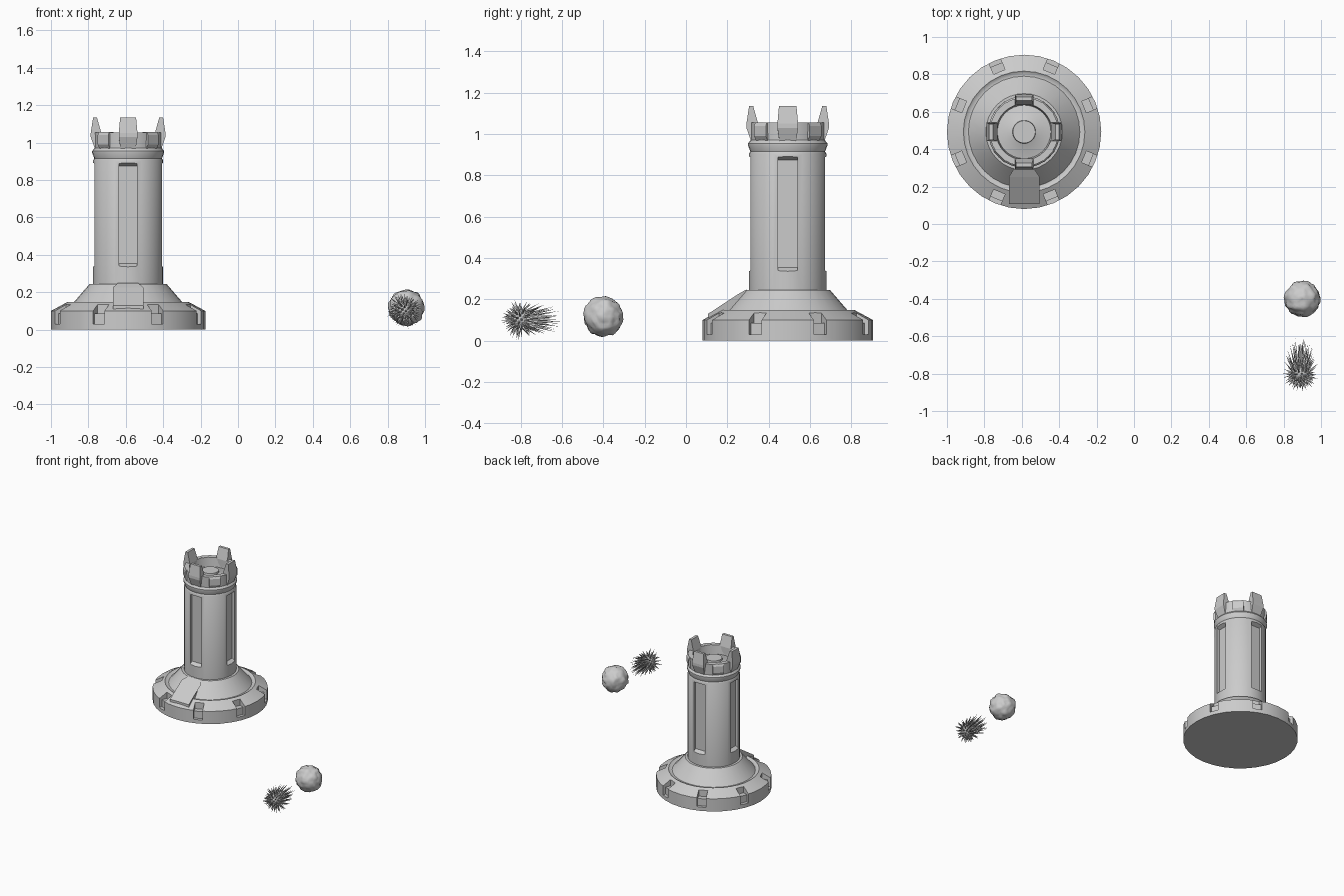
import bpy, bmesh, math
from mathutils import Vector, Matrix, noise

if "Cube" in bpy.data.objects:
    bpy.data.objects.remove(bpy.data.objects["Cube"])

CX, CY = -0.5875, 0.4925          # tower axis
FRONT = -math.pi / 2


def finish(name, bm, loc=(0, 0, 0), angle=35):
    bmesh.ops.remove_doubles(bm, verts=bm.verts, dist=1e-5)
    bmesh.ops.recalc_face_normals(bm, faces=bm.faces)
    mesh = bpy.data.meshes.new(name)
    bm.to_mesh(mesh)
    bm.free()
    ob = bpy.data.objects.new(name, mesh)
    ob.location = loc
    bpy.context.collection.objects.link(ob)
    bpy.ops.object.select_all(action='DESELECT')
    ob.select_set(True)
    bpy.context.view_layer.objects.active = ob
    if angle:
        bpy.ops.object.shade_smooth_by_angle(angle=math.radians(angle))
    return ob


def lathe(name, profile, steps=32):
    bm = bmesh.new()
    verts = [bm.verts.new((r, 0, z)) for r, z in profile]
    edges = [bm.edges.new(p) for p in zip(verts, verts[1:])]
    bmesh.ops.spin(bm, geom=verts + edges, cent=(0, 0, 0), axis=(0, 0, 1),
                   angle=2 * math.pi, steps=steps, use_merge=True)
    return finish(name, bm, (CX, CY, 0))


def prism(bm, profile, width, angle, taper=None):
    """Extrude an (r, z) profile sideways and turn it around the tower axis."""
    taper = taper or [1] * len(profile)
    rot = Matrix.Rotation(angle, 4, 'Z')
    sides = [[bm.verts.new(rot @ Vector((r, s * width / 2 * t, z)))
              for (r, z), t in zip(profile, taper)] for s in (-1, 1)]
    bm.faces.new(sides[0])
    bm.faces.new(sides[1][::-1])
    n = len(profile)
    for i in range(n):
        j = (i + 1) % n
        bm.faces.new((sides[0][i], sides[0][j], sides[1][j], sides[1][i]))


def ring(name, profile, width, count, start=0.0, taper=None):
    bm = bmesh.new()
    for i in range(count):
        prism(bm, profile, width, start + i * 2 * math.pi / count, taper)
    return finish(name, bm, (CX, CY, 0), 0)


def cut(ob, cutter):
    cutter.hide_render = True
    mod = ob.modifiers.new("cut", 'BOOLEAN')
    mod.operation, mod.solver, mod.object = 'DIFFERENCE', 'EXACT', cutter
    bpy.ops.object.select_all(action='DESELECT')
    ob.select_set(True)
    bpy.context.view_layer.objects.active = ob
    # keep the sharp-edge shading last by applying the cut in place
    bpy.ops.object.modifier_move_to_index(modifier="cut", index=0)
    bpy.ops.object.modifier_apply(modifier="cut")
    bpy.data.objects.remove(cutter)
    bpy.ops.object.shade_smooth_by_angle(angle=math.radians(35))


# Wide round base with stepped notches in its rim
base = lathe("tower_base", [
    (0, 0), (0.4125, 0), (0.4125, 0.1), (0.325, 0.147), (0.312, 0.138),
    (0.298, 0.138), (0.287, 0.15), (0.205, 0.245), (0, 0.245)])
cut(base, ring("notch_cutter", [
    (0.347, 0.2), (0.347, 0.085), (0.388, 0.085), (0.388, 0.03),
    (0.5, 0.03), (0.5, 0.2)], 0.066, 8, math.pi / 8))

# Column with collar, crown wall and raised centre disc
column = lathe("tower_column", [
    (0, 0.2), (0.187, 0.2), (0.187, 0.905), (0.181, 0.915), (0.192, 0.945),
    (0.192, 0.955), (0.18, 0.97), (0.184, 1.055), (0.15, 1.055),
    (0.143, 0.985), (0.1, 0.995), (0.062, 1.01), (0.06, 1.025), (0, 1.025)])
cut(column, ring("recess_cutter", [
    (0.158, 0.353), (0.158, 0.875), (0.188, 0.892), (0.25, 0.892),
    (0.25, 0.32), (0.188, 0.335)], 0.096, 4))

# Four flared merlons and low blocks between them
ring("merlons", [
    (0.17, 0.945), (0.2, 1.03), (0.2, 1.05), (0.187, 1.135),
    (0.167, 1.135), (0.143, 1.05), (0.143, 0.99)], 0.1, 4, 0,
    [0.75, 1, 1, 0.85, 0.85, 1, 0.9])
ring("crown_blocks", [
    (0.175, 0.965), (0.19, 0.99), (0.19, 1.04), (0.182, 1.056),
    (0.15, 1.056), (0.145, 1.0)], 0.08, 4, math.pi / 4)

# Sloped plate with clipped corners lying on the front of the base
bm = bmesh.new()
prism(bm, [(0.385, 0.06), (0.385, 0.13), (0.24, 0.225), (0.2, 0.248), (0.2, 0.1)],
      0.164, FRONT, [1, 1, 1, 0.68, 0.68])
finish("front_plate", bm, (CX, CY, 0), 0)

# Lumpy rock
bm = bmesh.new()
bmesh.ops.create_icosphere(bm, subdivisions=4, radius=1)
for v in bm.verts:
    d = v.co.normalized()
    v.co = d * (0.095 + 0.010 * noise.noise(d * 3.2) + 0.003 * noise.noise(d * 7))
finish("rock", bm, (0.9, -0.4, 0.117), 60)

# Spiky ball whose rear spikes are drawn out backwards
bm = bmesh.new()
bmesh.ops.create_icosphere(bm, subdivisions=3, radius=0.05)
COUNT = 110
for i in range(COUNT):
    z = 1 - 2 * (i + 0.5) / COUNT
    a = i * math.pi * (3 - math.sqrt(5))
    r = math.sqrt(1 - z * z)
    d = Vector((r * math.cos(a), r * math.sin(a), z))
    reach = 0.082 + 0.02 * ((i * 7) % 5) / 4
    tip = d * reach + Vector((0, max(0, d.y) * 0.11, 0))
    u = d.orthogonal().normalized() * 0.007
    w = d.cross(u)
    foot = [bm.verts.new(d * 0.045 + u * math.cos(k * math.pi / 2)
                         + w * math.sin(k * math.pi / 2)) for k in range(4)]
    top = bm.verts.new(tip)
    for k in range(4):
        bm.faces.new((foot[k], foot[(k + 1) % 4], top))
    bm.faces.new(foot[::-1])
finish("spiky_ball", bm, (0.89, -0.8, 0.102))
